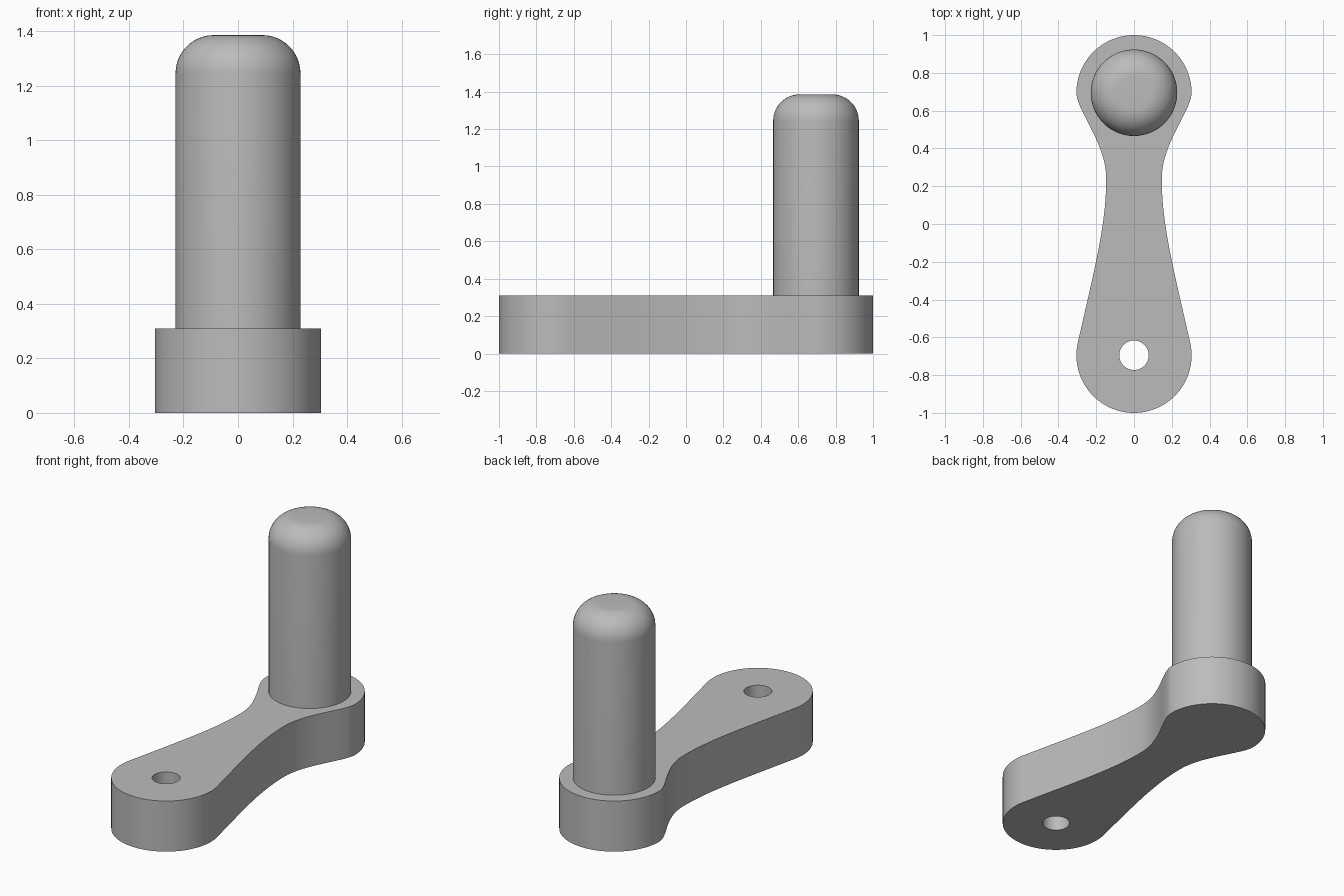
import bpy, bmesh
from math import sin, cos, pi, radians
from mathutils import Vector, geometry

cube = bpy.data.objects.get("Cube")
if cube:
    bpy.data.objects.remove(cube, do_unlink=True)

grey = bpy.data.materials.new("grey metal")
grey.use_nodes = True
colour = (0.5, 0.5, 0.5, 1)
grey.diffuse_color = colour
grey.node_tree.nodes["Principled BSDF"].inputs["Base Color"].default_value = colour

R, PIN_Y, HOLE_Y = 0.305, 0.695, -0.695
ARM_TOP, PIN_TOP = 0.31, 1.385


def finish(bm, name):
    bmesh.ops.recalc_face_normals(bm, faces=bm.faces)
    mesh = bpy.data.meshes.new(name)
    bm.to_mesh(mesh)
    bm.free()
    obj = bpy.data.objects.new(name, mesh)
    bpy.context.collection.objects.link(obj)
    mesh.materials.append(grey)
    bpy.ops.object.select_all(action='DESELECT')
    obj.select_set(True)
    bpy.context.view_layer.objects.active = obj
    return obj


def arc(radius, y, start, end, steps):
    angles = [radians(start + (end - start) * i / steps) for i in range(steps + 1)]
    return [Vector((radius * cos(a), y + radius * sin(a))) for a in angles]


def bezier(*points):
    return geometry.interpolate_bezier(*[Vector(p) for p in points], 20)


# Arm: waisted half outline, mirrored, extruded
half = arc(R, HOLE_Y, -90, 15, 28)
half += bezier(half[-1], (0.205, -0.22), (0.147, 0.0), (0.147, 0.24))[1:]
half += bezier(half[-1], (0.147, 0.43), (R, 0.6), (R, PIN_Y))[1:]
half += arc(R, PIN_Y, 0, 90, 24)[1:]
outline = [p.to_2d() for p in half]
outline += [Vector((-p.x, p.y)) for p in reversed(outline[1:-1])]
hole = arc(0.078, HOLE_Y, 0, 360, 48)[:-1]

bm = bmesh.new()
edges = []
for ring in (outline, hole):
    verts = [bm.verts.new((p.x, p.y, 0)) for p in ring]
    edges += [bm.edges.new((v, verts[i - 1])) for i, v in enumerate(verts)]
bmesh.ops.triangle_fill(bm, edges=edges, use_beauty=True)
top = bmesh.ops.extrude_face_region(bm, geom=bm.faces[:])["geom"]
bmesh.ops.translate(bm, vec=(0, 0, ARM_TOP),
                    verts=[v for v in top if isinstance(v, bmesh.types.BMVert)])
finish(bm, "crank_arm")
bpy.ops.object.shade_smooth_by_angle(angle=radians(30))

# Handle: lathed pin with a rounded top edge
PIN_R, FILLET = 0.229, 0.14
profile = [(0, ARM_TOP - 0.05), (PIN_R, ARM_TOP - 0.05)]
profile += [(PIN_R - FILLET + FILLET * cos(a), PIN_TOP - FILLET + FILLET * sin(a))
            for a in (pi / 2 * i / 12 for i in range(13))]
profile.append((0, PIN_TOP))
bm = bmesh.new()
verts = [bm.verts.new((r, PIN_Y, z)) for r, z in profile]
chain = [bm.edges.new(pair) for pair in zip(verts, verts[1:])]
bmesh.ops.spin(bm, geom=verts + chain, cent=(0, PIN_Y, 0), axis=(0, 0, 1),
               angle=2 * pi, steps=64, use_merge=True)
bmesh.ops.remove_doubles(bm, verts=bm.verts, dist=0.0001)
finish(bm, "handle_pin")
bpy.ops.object.shade_smooth_by_angle(angle=radians(30))
